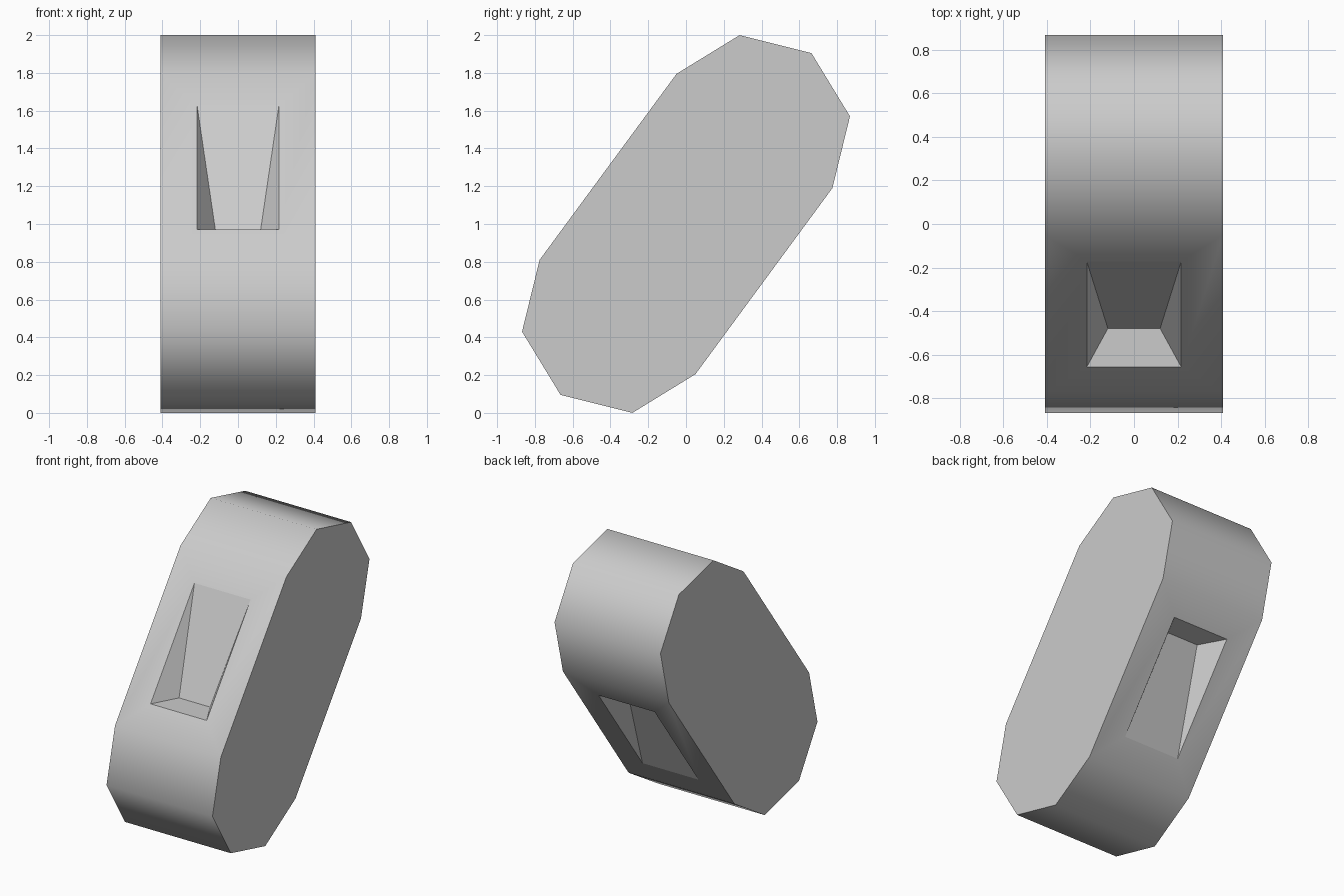
import bpy
import bmesh

cube = bpy.data.objects.get("Cube")
if cube:
    bpy.data.objects.remove(cube, do_unlink=True)

HALF_WIDTH = 0.41

# Half of the side outline as (y, z); the other half is its half turn
half = [(-0.05, 1.795), (-0.775, 0.81), (-0.868, 0.43), (-0.664, 0.095), (-0.284, 0.0)]
outline = half + [(-y, 2 - z) for y, z in half]


def on_slope(z):
    """y on the sloping face at height z."""
    (y0, z0), (y1, z1) = half[:2]
    return y0 + (y1 - y0) * (z - z0) / (z1 - z0)


bm = bmesh.new()
right = [bm.verts.new((-HALF_WIDTH, y, z)) for y, z in outline]
left = [bm.verts.new((HALF_WIDTH, y, z)) for y, z in outline]

# Flat side caps
bm.faces.new(right)
bm.faces.new(left[::-1])

count = len(outline)
for i in range(count):
    j = (i + 1) % count
    rim = [right[i], left[i], left[j], right[j]]
    if i % len(half):
        bm.faces.new(rim).smooth = True
        continue

    # Long sloping face with a wedge recess; the second one is turned half around
    def vert(x, y, z, turned=i > 0):
        return bm.verts.new((x, -y, 2 - z) if turned else (x, y, z))

    top, bottom = 1.63, 0.97
    tr, tl = [vert(x, on_slope(top), top) for x in (-0.217, 0.217)]
    bl, br = [vert(x, on_slope(bottom), bottom) for x in (0.217, -0.217)]
    deep_l, deep_r = [vert(x, -0.48, bottom) for x in (0.12, -0.12)]
    opening = [tr, tl, bl, br]
    for k in range(4):
        n = (k + 1) % 4
        bm.faces.new((rim[k], rim[n], opening[n], opening[k])).smooth = True
    # Ramp floor, two side walls and the end ledge
    for face in ((tr, tl, deep_l, deep_r), (tl, bl, deep_l),
                 (br, tr, deep_r), (bl, br, deep_r, deep_l)):
        bm.faces.new(face)

bmesh.ops.recalc_face_normals(bm, faces=bm.faces[:])

# Creases where the rim meets the caps and the recesses
for edge in bm.edges:
    edge.smooth = all(f.smooth for f in edge.link_faces)

mesh = bpy.data.meshes.new("recessed_block")
bm.to_mesh(mesh)
bm.free()

grey = bpy.data.materials.new("light_grey")
grey.use_nodes = True
colour = (0.6, 0.6, 0.6, 1)
grey.diffuse_color = colour
grey.node_tree.nodes["Principled BSDF"].inputs["Base Color"].default_value = colour
mesh.materials.append(grey)

block = bpy.data.objects.new("recessed_block", mesh)
bpy.context.collection.objects.link(block)
